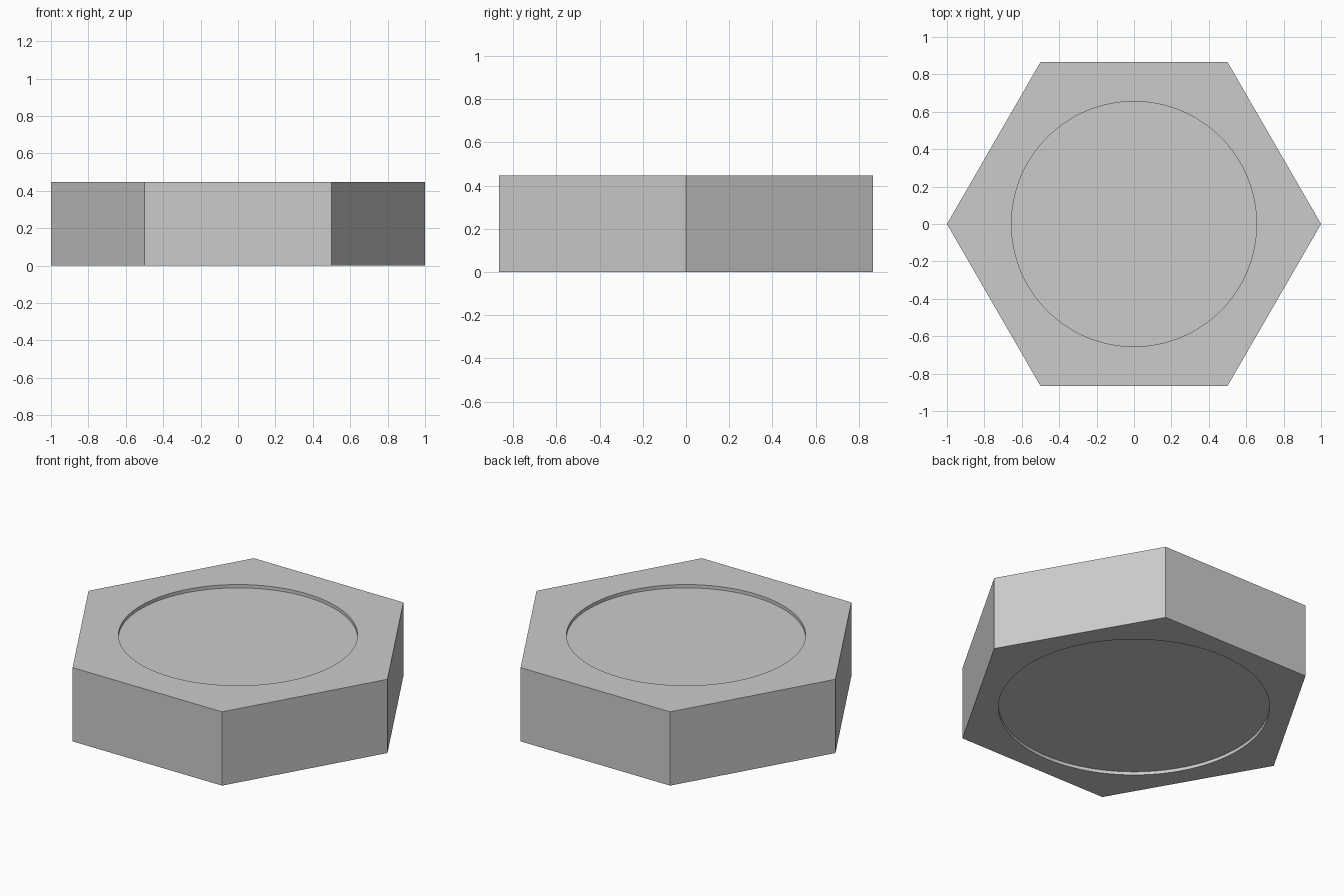
import bpy
import math

HEIGHT = 0.446
DEPTH = 0.02

cube = bpy.data.objects.get("Cube")
if cube:
    bpy.data.objects.remove(cube, do_unlink=True)

# Plain grey material
grey = bpy.data.materials.new("light_grey")
grey.use_nodes = True
colour = (0.6, 0.6, 0.6, 1)
grey.diffuse_color = colour
grey.node_tree.nodes["Principled BSDF"].inputs["Base Color"].default_value = colour


def prism(name, sides, radius, height, z, turn=0):
    bpy.ops.mesh.primitive_cylinder_add(
        vertices=sides, radius=radius, depth=height,
        location=(0, 0, z), rotation=(0, 0, turn))
    obj = bpy.context.object
    obj.name = name
    obj.data.materials.append(grey)
    return obj


# Hexagonal body with corners on the x axis
body = prism("hexagonal_body", 6, 1, HEIGHT, HEIGHT / 2, math.radians(30))

# Shallow round recesses in the top and the wider one in the underside
for name, radius, z in (("top_recess", 0.655, HEIGHT), ("bottom_recess", 0.743, 0)):
    cutter = prism(name, 128, radius, 2 * DEPTH, z)
    cutter.hide_render = True
    cut = body.modifiers.new(name, 'BOOLEAN')
    cut.operation = 'DIFFERENCE'
    cut.solver = 'EXACT'
    cut.object = cutter
    bpy.context.view_layer.objects.active = body
    bpy.ops.object.modifier_apply(modifier=cut.name)
    bpy.data.objects.remove(cutter, do_unlink=True)

# Smooth recess walls, sharp corners everywhere else
bpy.ops.object.select_all(action='DESELECT')
body.select_set(True)
bpy.context.view_layer.objects.active = body
bpy.ops.object.shade_smooth_by_angle(angle=math.radians(30))
